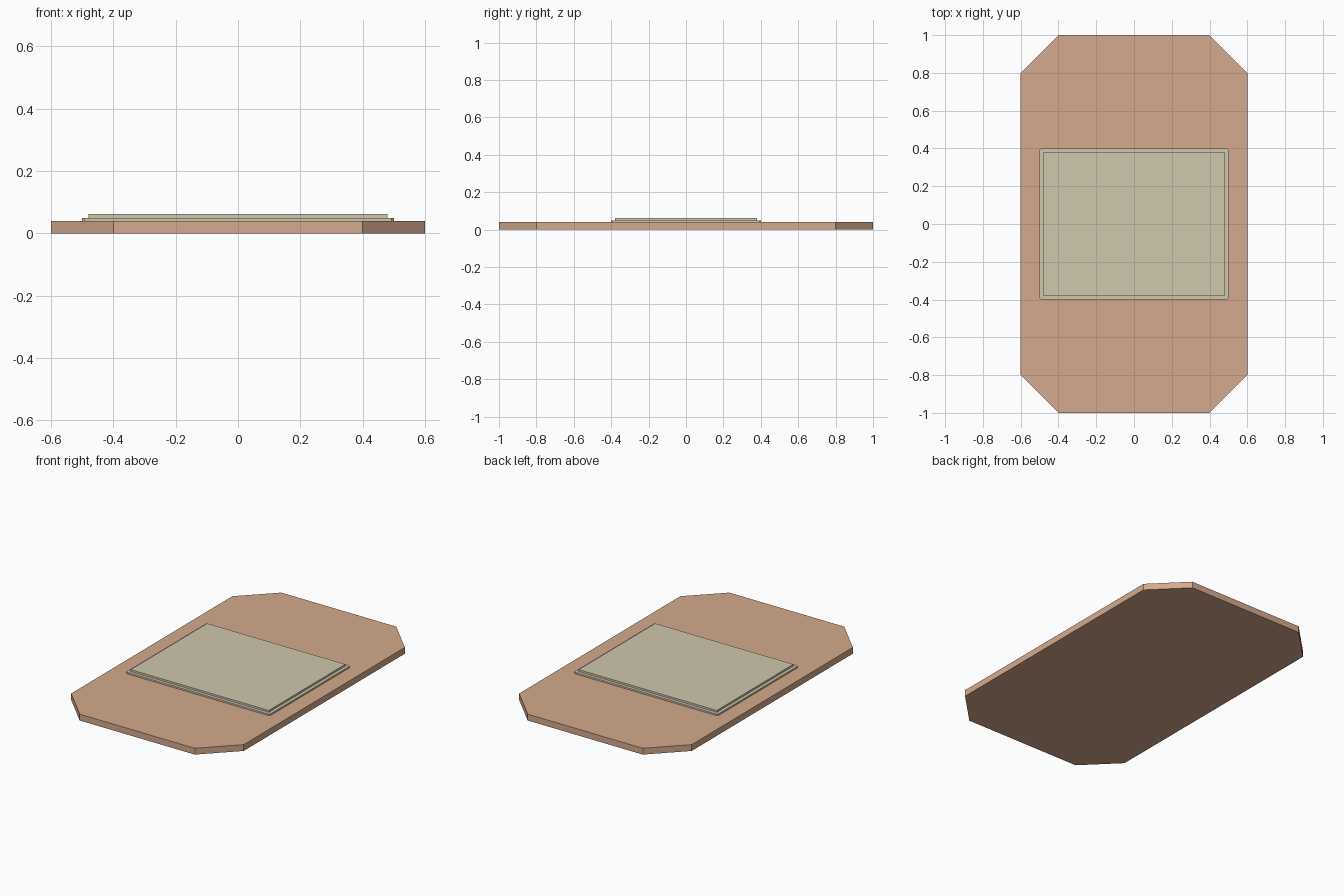
import bpy
import bmesh

if "Cube" in bpy.data.objects:
    bpy.data.objects.remove(bpy.data.objects["Cube"])


def material(name, rgb):
    m = bpy.data.materials.new(name)
    m.diffuse_color = (*rgb, 1.0)
    m.use_nodes = True
    m.node_tree.nodes["Principled BSDF"].inputs["Base Color"].default_value = m.diffuse_color
    return m


def slab(name, hx, hy, cut, z0, z1, mat):
    """Flat rectangular slab with optional clipped corners."""
    if cut > 0:
        outline = [(hx, -hy + cut), (hx, hy - cut), (hx - cut, hy), (-hx + cut, hy),
                   (-hx, hy - cut), (-hx, -hy + cut), (-hx + cut, -hy), (hx - cut, -hy)]
    else:
        outline = [(hx, -hy), (hx, hy), (-hx, hy), (-hx, -hy)]
    bm = bmesh.new()
    face = bm.faces.new([bm.verts.new((x, y, z0)) for x, y in outline])
    ext = bmesh.ops.extrude_face_region(bm, geom=[face], use_keep_orig=True)
    verts = [v for v in ext["geom"] if isinstance(v, bmesh.types.BMVert)]
    bmesh.ops.translate(bm, verts=verts, vec=(0, 0, z1 - z0))
    bmesh.ops.recalc_face_normals(bm, faces=bm.faces)
    me = bpy.data.meshes.new(name)
    bm.to_mesh(me)
    bm.free()
    me.materials.append(mat)
    ob = bpy.data.objects.new(name, me)
    bpy.context.collection.objects.link(ob)
    return ob


clay = material("clay tan", (0.66, 0.40, 0.27))
stone = material("pale stone", (0.63, 0.57, 0.42))

# Octagonal base board
slab("base_board", 0.6, 1.0, 0.2, 0.0, 0.04, clay)
# Stepped panel: thin border plate, then the raised centre
slab("panel_border", 0.5, 0.4, 0.008, 0.04, 0.05, stone)
slab("panel_top", 0.48, 0.38, 0.0, 0.05, 0.062, stone)
